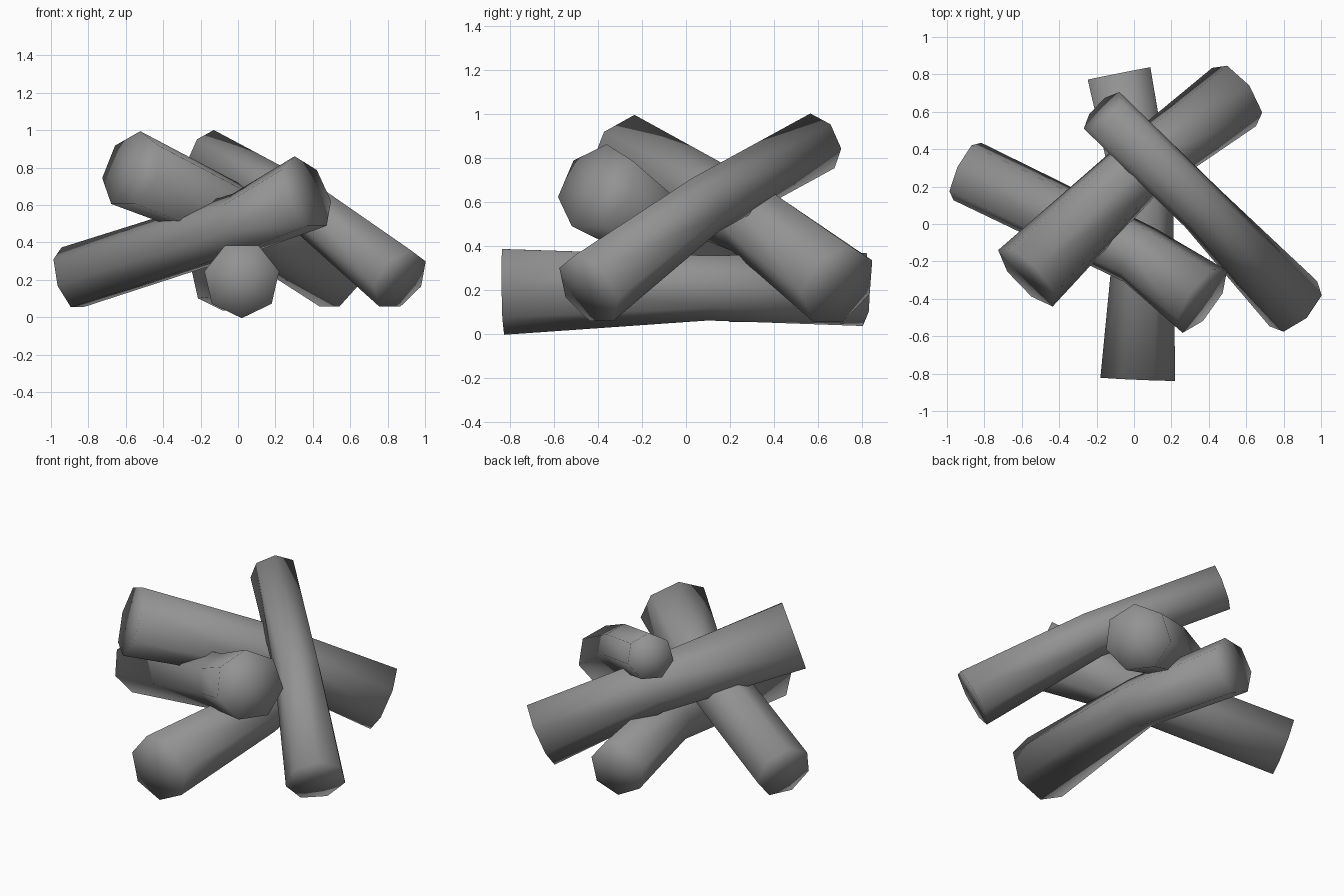
import bpy, bmesh, math
from mathutils import Vector

if "Cube" in bpy.data.objects:
    bpy.data.objects.remove(bpy.data.objects["Cube"])

SIDES = 7

grey = bpy.data.materials.new("charred grey")
grey.use_nodes = True
colour = (0.29, 0.29, 0.29, 1)
grey.diffuse_color = colour
grey.node_tree.nodes["Principled BSDF"].inputs["Base Color"].default_value = colour


def log(name, points, radii, turn=0.0):
    """Bent log: a seven-sided ring at each point, closed by a flat fan at both ends."""
    pts = [Vector(p) for p in points]
    bm = bmesh.new()
    rings = []
    for i, p in enumerate(pts):
        axis = sum(((b - a).normalized() for a, b in zip(pts, pts[1:])
                    if p in (a, b)), Vector()).normalized()
        side = axis.cross(Vector((0, 0, 1))).normalized()
        up = side.cross(axis)
        ring = []
        for k in range(SIDES):
            a = math.tau * k / SIDES + turn
            ring.append(bm.verts.new(p + radii[i] * (up * math.cos(a) + side * math.sin(a))))
        rings.append(ring)
    for k in range(SIDES):
        n = (k + 1) % SIDES
        for lo, hi in zip(rings, rings[1:]):
            bm.faces.new((lo[k], lo[n], hi[n], hi[k]))
    # End caps
    for ring, p in ((rings[0], pts[0]), (rings[-1], pts[-1])):
        centre = bm.verts.new(p)
        for k in range(SIDES):
            bm.faces.new((ring[k], ring[(k + 1) % SIDES], centre))
    bmesh.ops.recalc_face_normals(bm, faces=bm.faces)
    for f in bm.faces:
        f.smooth = True
    mesh = bpy.data.meshes.new(name)
    bm.to_mesh(mesh)
    bm.free()
    mesh.materials.append(grey)
    bpy.context.collection.objects.link(bpy.data.objects.new(name, mesh))


# Log lying flat, front to back
log("ground_log", [(0.02, -0.83, 0.2), (0.06, 0.1, 0.215), (-0.08, 0.805, 0.21)],
    (0.205, 0.155, 0.175), math.pi / SIDES)
# Logs leaning across it
log("front_leaning_log", [(-0.9, 0.285, 0.205), (0.02, -0.16, 0.5), (0.365, -0.405, 0.665)],
    (0.175, 0.17, 0.21))
log("right_leaning_log", [(0.55, 0.69, 0.22), (0.03, 0.3, 0.52), (-0.57, -0.28, 0.79)],
    (0.2, 0.17, 0.215))
log("left_leaning_log", [(0.865, -0.44, 0.2), (0.38, 0.07, 0.58), (-0.165, 0.6, 0.87)],
    (0.18, 0.14, 0.14))
